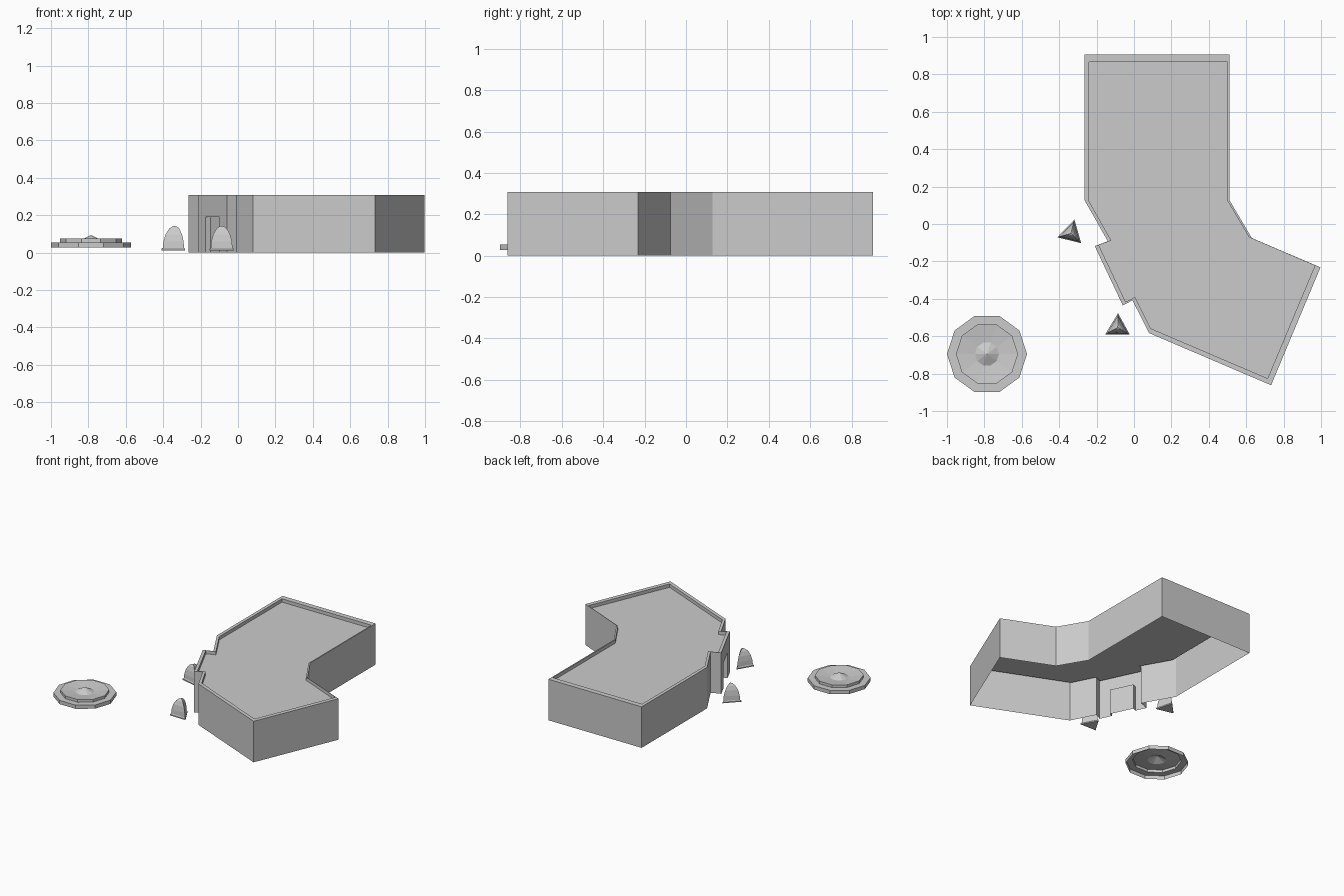
import bpy, bmesh, math
from mathutils import Vector

if "Cube" in bpy.data.objects:
    bpy.data.objects.remove(bpy.data.objects["Cube"])


def finish(name, bm):
    bmesh.ops.remove_doubles(bm, verts=bm.verts, dist=1e-5)
    bmesh.ops.recalc_face_normals(bm, faces=bm.faces)
    mesh = bpy.data.meshes.new(name)
    bm.to_mesh(mesh)
    bm.free()
    obj = bpy.data.objects.new(name, mesh)
    bpy.context.collection.objects.link(obj)
    return obj


def face(bm, pts):
    return bm.faces.new([bm.verts.new(p) for p in pts])


def turned(name, profile, sides, centre, start=0.0, closed=False):
    """Low-poly lathe: profile of (radius, z) spun around centre."""
    bm = bmesh.new()

    def ring(r, z):
        return [(centre[0] + r * math.cos(start + 2 * math.pi * i / sides),
                 centre[1] + r * math.sin(start + 2 * math.pi * i / sides), z)
                for i in range(sides)]
    rings = [ring(*p) for p in profile]
    for (low, high), (r, z) in zip(zip(rings, rings[1:]), profile[1:]):
        for i in range(sides):
            j = (i + 1) % sides
            if r == 0:
                face(bm, [low[i], low[j], (centre[0], centre[1], z)])
            else:
                face(bm, [low[i], low[j], high[j], high[i]])
    if closed:
        face(bm, rings[0][::-1])
    return finish(name, bm)


# Building: open-bottomed shell with parapet and sunken roof (counterclockwise)
outline = [(-0.21, -0.118), (-0.06, -0.435), (-0.011, -0.41), (0.08, -0.583),
           (0.733, -0.862), (0.997, -0.232), (0.63, -0.075), (0.51, 0.128),
           (0.51, 0.905), (-0.265, 0.905), (-0.265, 0.128), (-0.14, -0.092)]
outline[2] = (-0.008, -0.408)
H, DROP, SCALE, MID = 0.308, 0.025, 0.957, (0.30, -0.01)
inner = [tuple(m + (c - m) * SCALE for c, m in zip(p, MID)) for p in outline]

bm = bmesh.new()
n = len(outline)
for i in range(n):
    j = (i + 1) % n
    a, b, c, d = outline[i], outline[j], inner[i], inner[j]
    if i:  # the first side is the entrance, made below
        face(bm, [(*a, 0), (*b, 0), (*b, H), (*a, H)])
    face(bm, [(*a, H), (*b, H), (*d, H), (*c, H)])
    face(bm, [(*c, H), (*d, H), (*d, H - DROP), (*c, H - DROP)])
face(bm, [(*p, H - DROP) for p in inner])

# Entrance wall with recessed doorway
A, B = Vector((*outline[0], 0)), Vector((*outline[1], 0))
along = (B - A).normalized()
inward = Vector((-along.y, along.x, 0)) * 0.03
P, Q = A.lerp(B, 0.24), A.lerp(B, 0.74)
up, top = Vector((0, 0, 0.19)), Vector((0, 0, H))
face(bm, [A, P, P + up, Q + up, Q, B, B + top, A + top])
face(bm, [P, P + inward, P + inward + up, P + up])
face(bm, [Q + inward, Q, Q + up, Q + inward + up])
face(bm, [P + up, P + up + inward, Q + up + inward, Q + up])
face(bm, [P + inward, Q + inward, Q + up + inward, P + up + inward])
finish("building", bm)

# Fountain: stepped ten-sided basin with a central cone
turned("fountain",
       [(0.214, 0.027), (0.214, 0.055), (0.166, 0.055), (0.166, 0.075),
        (0.064, 0.063), (0, 0.094)], 10, (-0.786, -0.695))

# Shrubs: three-sided domes with a small foot
shrub = [(0.076, 0.012), (0.076, 0.02), (0.067, 0.026), (0.064, 0.06),
         (0.052, 0.098), (0.032, 0.128), (0.014, 0.14), (0, 0.143)]
for name, centre, angle in (("shrub_back", (-0.337, -0.05), 76),
                            ("shrub_front", (-0.087, -0.553), 89)):
    turned(name, shrub, 3, centre, math.radians(angle), closed=True)
